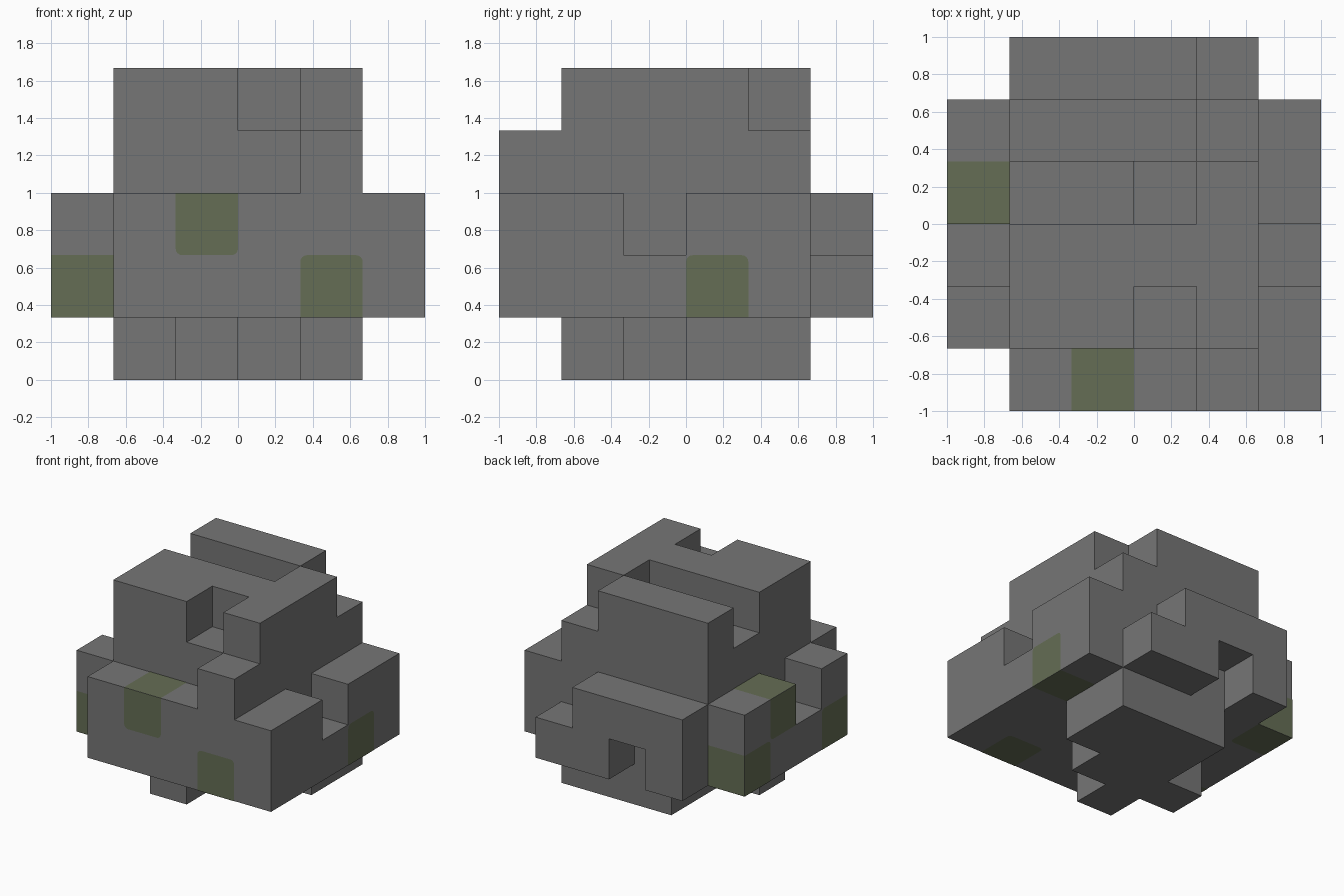
import bpy
import bmesh
from itertools import product
from mathutils import Vector

if "Cube" in bpy.data.objects:
    bpy.data.objects.remove(bpy.data.objects["Cube"], do_unlink=True)

UNIT = 1 / 3                      # edge of one stone block
SHIFT = Vector((-1, -1, 0))       # grid corner in world space
AXES = [Vector(a) for a in ((1, 0, 0), (0, 1, 0), (0, 0, 1))]


def material(name, rgb):
    mat = bpy.data.materials.new(name)
    mat.use_nodes = True
    mat.diffuse_color = (*rgb, 1)
    bsdf = next(n for n in mat.node_tree.nodes if n.type == 'BSDF_PRINCIPLED')
    bsdf.inputs["Base Color"].default_value = (*rgb, 1)
    bsdf.inputs["Roughness"].default_value = 1
    return mat


stone = material("stone_grey", (0.18, 0.18, 0.18))
moss = material("moss_green", (0.13, 0.155, 0.09))


def block(xs, ys, zs):
    """Grid cells in inclusive index ranges."""
    return set(product(*(range(a, b + 1) for a, b in (xs, ys, zs))))


def key(v):
    return tuple(round(c) for c in v)


def exposed(cells):
    """Yield (cell, normal, tangent, bitangent) for each outside face."""
    for cell in sorted(cells):
        for n, sign in product(range(3), (1, -1)):
            normal = AXES[n] * sign
            if key(Vector(cell) + normal) not in solid:
                t = AXES[(n + 1) % 3]
                yield Vector(cell), normal, t, normal.cross(t)


def add_quad(bm, cell, normal, t, b, lift=0.0):
    mid = (cell + Vector((.5, .5, .5)) + normal / 2) * UNIT + SHIFT + normal * lift
    h = UNIT / 2
    corners = [(-1, -1), (1, -1), (1, 1), (-1, 1)]
    verts = [bm.verts.new(mid + t * (u * h) + b * (v * h)) for u, v in corners]
    bm.faces.new(verts)
    return list(zip(verts, corners))


def finish(bm, name, mat):
    mesh = bpy.data.meshes.new(name)
    bm.to_mesh(mesh)
    bm.free()
    mesh.materials.append(mat)
    obj = bpy.data.objects.new(name, mesh)
    bpy.context.collection.objects.link(obj)
    return obj


# Foot of the boulder
solid = block((2, 4), (3, 4), (0, 0)) | block((1, 3), (2, 2), (0, 0)) | block((2, 2), (1, 1), (0, 0))
# Core, then the four ledges around it
solid |= block((1, 4), (1, 4), (1, 4))
solid |= block((1, 5), (0, 0), (1, 2))        # front
solid |= block((5, 5), (1, 4), (1, 2))        # +x side
solid |= block((0, 0), (1, 4), (1, 2))        # -x side
solid |= block((1, 4), (5, 5), (1, 2))        # back
solid |= {(4, 0, 3)}                          # step on the front ledge
# Chipped notches in the ledges
solid -= {(5, 2, 2), (0, 2, 2), (4, 5, 2), (2, 5, 1)}
# Trench, pit and notches in the crown
solid -= block((1, 3), (3, 3), (4, 4)) | {(3, 3, 3), (3, 1, 4), (4, 4, 4)}

# Stone body: one welded skin with flat areas merged
bm = bmesh.new()
for face in exposed(solid):
    add_quad(bm, *face)
bmesh.ops.remove_doubles(bm, verts=bm.verts[:], dist=0.001)
bmesh.ops.dissolve_limit(bm, angle_limit=0.01, verts=bm.verts[:], edges=bm.edges[:])
finish(bm, "boulder_body", stone)

# Moss: thin skins on the mossy blocks, rounded where they end on flat stone
mossy = {
    "front_upper_moss": (2, 0, 2),
    "front_lower_moss": (4, 0, 1),
    "left_side_moss": (5, 3, 1),
    "right_front_moss": (0, 1, 1),
    "right_back_moss": (0, 4, 1),
    "right_top_moss": (0, 3, 2),
}


def runs_on(cell, normal, step):
    """True when the stone surface carries on flat past this edge."""
    return key(cell + step) in solid and key(cell + step + normal) not in solid


for name, cell in mossy.items():
    bm = bmesh.new()
    rounded = []
    for c, n, t, b in exposed({cell}):
        for vert, (u, v) in add_quad(bm, c, n, t, b, lift=0.002):
            if runs_on(c, n, t * u) and runs_on(c, n, b * v):
                rounded.append(vert)
    if rounded:
        bmesh.ops.bevel(bm, geom=rounded, offset=0.035, segments=4,
                        profile=0.5, affect='VERTICES')
    finish(bm, name, moss)
